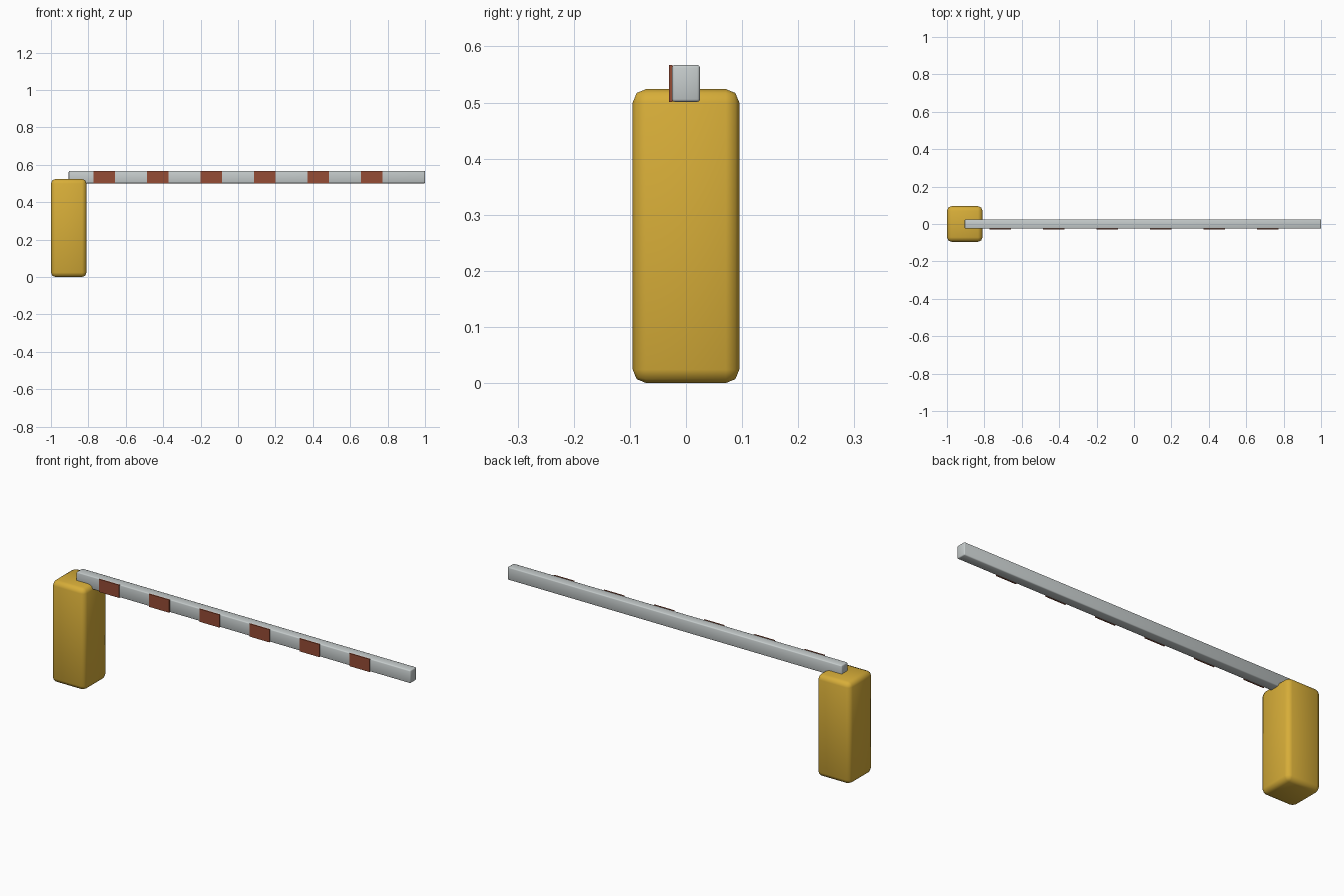
import bpy
import bmesh
from mathutils import Vector

cube = bpy.data.objects.get("Cube")
if cube:
    bpy.data.objects.remove(cube, do_unlink=True)


def make_material(name, rgb):
    mat = bpy.data.materials.new(name)
    mat.use_nodes = True
    color = (*rgb, 1.0)
    mat.diffuse_color = color
    mat.node_tree.nodes["Principled BSDF"].inputs["Base Color"].default_value = color
    return mat


def make_box(name, low, high, mat, bevel=0.0, segments=2):
    """Box between two corners, with optional rounded edges."""
    low, high = Vector(low), Vector(high)
    bm = bmesh.new()
    bmesh.ops.create_cube(bm, size=1.0)
    bmesh.ops.scale(bm, vec=high - low, verts=bm.verts)
    if bevel:
        bmesh.ops.bevel(bm, geom=bm.edges[:], offset=bevel, segments=segments,
                        profile=0.5, affect='EDGES')
    mesh = bpy.data.meshes.new(name)
    bm.to_mesh(mesh)
    bm.free()
    mesh.materials.append(mat)
    obj = bpy.data.objects.new(name, mesh)
    obj.location = (low + high) / 2
    bpy.context.collection.objects.link(obj)
    if bevel:
        bpy.ops.object.select_all(action='DESELECT')
        obj.select_set(True)
        bpy.context.view_layer.objects.active = obj
        bpy.ops.object.shade_smooth_by_angle(angle=0.87)
    return obj


yellow = make_material("warm yellow paint", (0.68, 0.42, 0.04))
grey = make_material("light grey paint", (0.56, 0.60, 0.60))
red = make_material("brick red paint", (0.30, 0.072, 0.035))

# Rounded cabinet that holds the arm
make_box("post", (-1.0, -0.095, 0), (-0.81, 0.095, 0.524), yellow, 0.024)

# Long horizontal arm, sunk into the cabinet top
ARM_BOTTOM, ARM_TOP = 0.501, 0.567
make_box("barrier_arm", (-0.905, -0.025, ARM_BOTTOM), (1.0, 0.025, ARM_TOP), grey, 0.005)

# Evenly spaced warning plates on the front of the arm
COUNT, PITCH, WIDTH = 6, 2 / 7, 0.114
for i in range(COUNT):
    x = (i - (COUNT - 1) / 2) * PITCH
    make_box(f"stripe_{i + 1}", (x - WIDTH / 2, -0.03, ARM_BOTTOM),
             (x + WIDTH / 2, -0.024, ARM_TOP), red)
